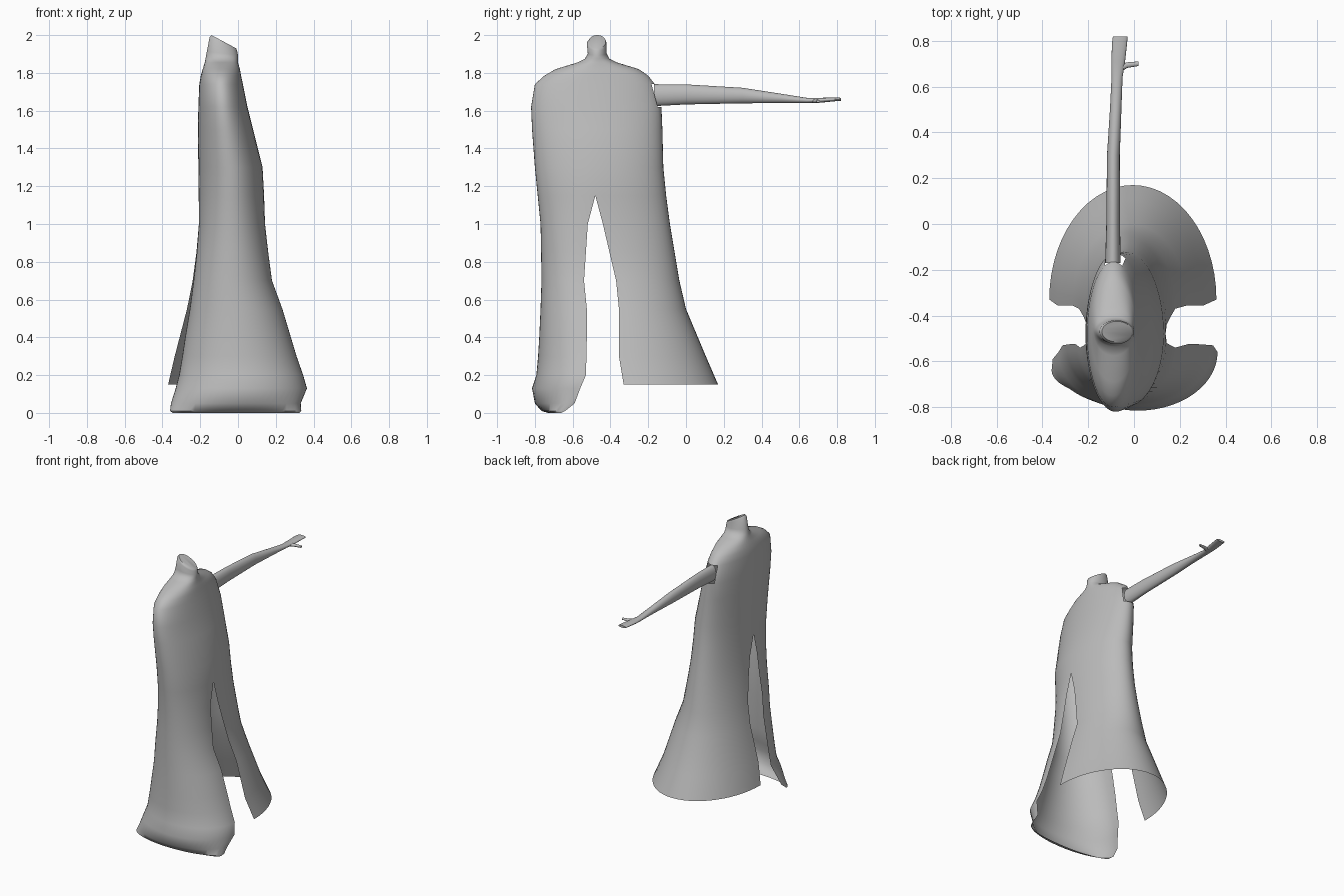
import bpy, bmesh, math
from mathutils import Vector

if "Cube" in bpy.data.objects:
    bpy.data.objects.remove(bpy.data.objects["Cube"])

grey = bpy.data.materials.new("plain grey")
grey.diffuse_color = (0.5, 0.5, 0.5, 1)
grey.use_nodes = True
grey.node_tree.nodes["Principled BSDF"].inputs["Base Color"].default_value = grey.diffuse_color
N = 28  # steps per half arc


def finish(name, bm):
    bmesh.ops.remove_doubles(bm, verts=bm.verts, dist=0.0005)
    bmesh.ops.recalc_face_normals(bm, faces=bm.faces)
    me = bpy.data.meshes.new(name)
    bm.to_mesh(me)
    bm.free()
    me.materials.append(grey)
    for p in me.polygons:
        p.use_smooth = True
    ob = bpy.data.objects.new(name, me)
    bpy.context.collection.objects.link(ob)
    bpy.context.view_layer.objects.active = ob
    ob.select_set(True)
    bpy.ops.object.shade_smooth_by_angle(angle=math.radians(50))
    ob.select_set(False)
    return ob


def skin(bm, rings, closed):
    rows = [[bm.verts.new(p) for p in r] for r in rings]
    n = len(rows[0])
    for a, b in zip(rows, rows[1:]):
        for i in range(n if closed else n - 1):
            j = (i + 1) % n
            bm.faces.new((a[i], a[j], b[j], b[i]))
    return rows


def half_arc(z, x0, x1, y_end, y_slit, tilt=0):
    # half ellipse from one side opening, round y_end, to the other
    pts = []
    for i in range(N + 1):
        t = math.pi * i / N
        x = (x0 + x1) / 2 + (x1 - x0) / 2 * math.cos(t)
        y = y_slit + (y_end - y_slit) * math.sin(t)
        pts.append((x, y, z - tilt * (x + 0.14)))
    return pts


# Neck and torso: z, x min, x max, y min, y max, tilt
torso = [
    (2.0, -.14, -.01, -.515, -.425, .54), (1.985, -.15, -.005, -.525, -.42, .5),
    (1.91, -.165, 0, -.52, -.42, .12), (1.875, -.172, 0, -.535, -.405, 0),
    (1.855, -.176, 0, -.575, -.365, 0), (1.82, -.187, .01, -.69, -.25, 0),
    (1.785, -.197, .016, -.75, -.20, 0), (1.74, -.205, .026, -.80, -.165, 0),
    (1.62, -.21, .05, -.82, -.13, 0), (1.5, -.212, .08, -.815, -.125, 0),
    (1.3, -.21, .13, -.80, -.12, 0), (1.15, -.208, .138, -.785, -.105, 0)]
# Skirt panels: z, x min, x max, outer y, slit y
far_panel = [
    (1.0, -.207, .143, -.085, -.44), (.85, -.22, .16, -.06, -.405),
    (.7, -.24, .18, -.035, -.37), (.55, -.27, .235, 0, -.355),
    (.3, -.335, .305, .105, -.355), (.15, -.37, .36, .17, -.33)]
near_panel = [
    (1.0, -.207, .143, -.77, -.52), (.85, -.218, .16, -.767, -.53),
    (.7, -.235, .18, -.765, -.54), (.55, -.255, .235, -.77, -.525),
    (.4, -.28, .28, -.777, -.525), (.3, -.295, .31, -.783, -.527),
    (.2, -.312, .345, -.792, -.53), (.13, -.33, .365, -.815, -.56),
    (.05, -.355, .332, -.80, -.59), (.01, -.36, .335, -.765, -.64),
    (0, -.345, .325, -.73, -.66)]

# Gown: two half shells joined above the side slits
bm = bmesh.new()
for end, panel in ((4, far_panel), (3, near_panel)):
    rings = []
    for r in torso:
        mid = -.47 if r[0] > 1.83 else -.48
        rings.append(half_arc(r[0], r[1], r[2], r[end], mid, r[5]))
    rings += [half_arc(*r) for r in panel]
    rows = skin(bm, rings, False)
    bm.faces.new(rows[0])  # half of the neck cap
# Armhole
hole = []
for f in bm.faces:
    c = f.calc_center_median()
    if c.y > -.2 and abs(c.x + .085) < .04 and 1.62 < c.z < 1.74:
        hole.append(f)
bmesh.ops.delete(bm, geom=hole, context='FACES')
finish("gown", bm)


def tube(bm, sections, side, up):
    # elliptical sections: centre, half width along side, half height along up
    rings = []
    for c, a, b in sections:
        rings.append([Vector(c) + side * a * math.cos(k * math.tau / 20)
                      + up * b * math.sin(k * math.tau / 20) for k in range(20)])
    rows = skin(bm, rings, True)
    bm.faces.new(rows[-1])


X, Y, Z = Vector((1, 0, 0)), Vector((0, 1, 0)), Vector((0, 0, 1))

# Outstretched arm with flat hand
bm = bmesh.new()
tube(bm, [((-.092, -.17, 1.682), .034, .058), ((-.091, 0, 1.686), .03, .053),
          ((-.09, .3, 1.68), .028, .041), ((-.08, .5, 1.665), .025, .025),
          ((-.074, .64, 1.654), .024, .014), ((-.069, .71, 1.655), .03, .013),
          ((-.063, .79, 1.66), .033, .01), ((-.06, .82, 1.66), .032, .008)], X, Z)
finish("arm", bm)

# Thumb
bm = bmesh.new()
tube(bm, [((-.06, .68, 1.652), .018, .011), ((-.03, .694, 1.65), .012, .01),
          ((.02, .70, 1.65), .01, .007)], Y, Z)
finish("thumb", bm)
